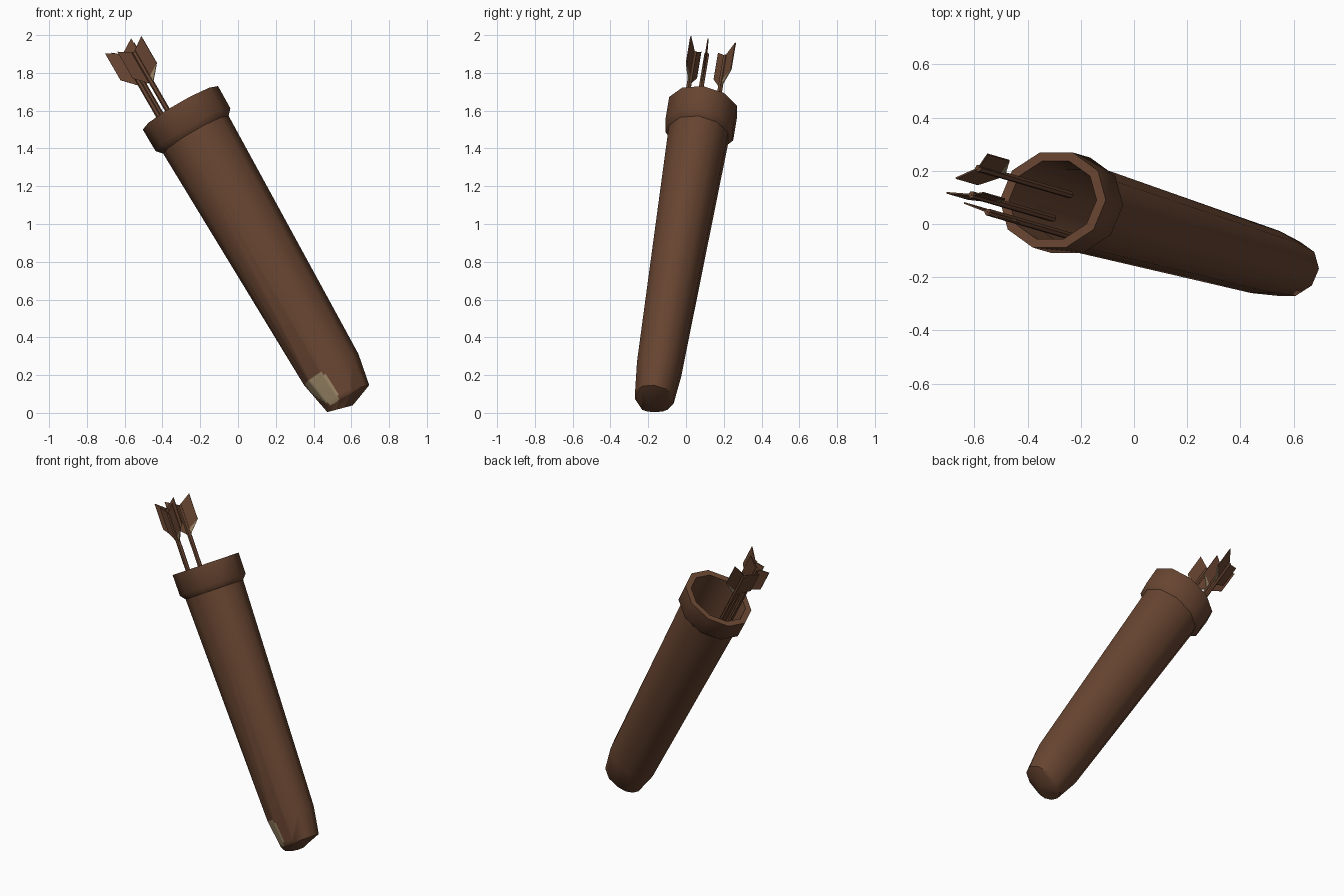
import bpy, bmesh, math
from mathutils import Vector

if "Cube" in bpy.data.objects:
    bpy.data.objects.remove(bpy.data.objects["Cube"])

# Slanted frame: D runs up the axis, U and V span the oval cross-section
U = Vector((0.866, 0.0, 0.5)).normalized()
D = Vector((-0.494, 0.144, 0.857)).normalized()
V = D.cross(U)
TOP = Vector((-0.305, 0.09, 1.615))
SIDES = 10


def material(name, col):
    m = bpy.data.materials.new(name)
    m.diffuse_color = (*col, 1)
    m.use_nodes = True
    m.node_tree.nodes["Principled BSDF"].inputs["Base Color"].default_value = m.diffuse_color
    return m


leather = material("brown_leather", (0.135, 0.058, 0.03))
worn = material("worn_tan", (0.34, 0.25, 0.14))


def ring(center, a, b, u=U, v=V, n=SIDES):
    return [center + u * a * math.cos(2 * math.pi * i / n)
            + v * b * math.sin(2 * math.pi * i / n) for i in range(n)]


def oval(s, a, b):
    return ring(TOP - D * s, a, b)


def loft(name, rings, closed=False, paint=None):
    bm = bmesh.new()
    rows = [[bm.verts.new(p) for p in r] for r in rings]
    n = len(rows[0])
    pairs = list(zip(rows, rows[1:])) + ([(rows[-1], rows[0])] if closed else [])
    for r0, r1 in pairs:
        for i in range(n):
            j = (i + 1) % n
            bm.faces.new((r0[i], r0[j], r1[j], r1[i]))
    if not closed:
        bm.faces.new(rows[0])
        bm.faces.new(rows[-1])
    bmesh.ops.recalc_face_normals(bm, faces=bm.faces)
    if paint:
        paint(bm)
    return finish(name, bm)


def finish(name, bm, angle=50):
    me = bpy.data.meshes.new(name)
    bm.to_mesh(me)
    bm.free()
    me.materials.append(leather)
    me.materials.append(worn)
    ob = bpy.data.objects.new(name, me)
    bpy.context.collection.objects.link(ob)
    bpy.ops.object.select_all(action='DESELECT')
    ob.select_set(True)
    bpy.context.view_layer.objects.active = ob
    bpy.ops.object.shade_smooth_by_angle(angle=math.radians(angle))
    return ob


def worn_patch(bm):
    # Scuffed spot on the lower front of the tube
    near = [f for f in bm.faces if f.calc_center_median().z < 0.3
            and f.normal.y < 0 and f.normal.x < 0.4 and len(f.verts) == 4]
    edges = list({e for f in near for e in f.edges})
    bmesh.ops.subdivide_edges(bm, edges=edges, cuts=7, use_grid_fill=True)
    for f in bm.faces:
        c = f.calc_center_median()
        dx, dz = c.x - 0.435, c.z - 0.145
        along, across = (dx - dz) * 0.707, (dx + dz) * 0.707
        if f.normal.y < -0.05 and (along / 0.125) ** 2 + (across / 0.058) ** 2 < 1:
            f.material_index = 1


# Hollow tapered tube with a rounded, slightly skewed foot
foot = ring(Vector((0.54, -0.165, 0.022)), 0.07, 0.07,
            Vector((0.966, 0, 0.259)), Vector((0, 1, 0)))
loft("quiver_body", [
    oval(1.55, 0.13, 0.095), oval(0.10, 0.185, 0.15), oval(0.10, 0.20, 0.166),
    oval(0.165, 0.20, 0.166), oval(1.616, 0.166, 0.124), oval(1.79, 0.133, 0.108),
    foot], paint=worn_patch)

# Thick collar around the mouth, bevelled at its lower edge
loft("quiver_collar", [
    oval(0.0, 0.19, 0.155), oval(0.0, 0.23, 0.19), oval(0.135, 0.228, 0.19),
    oval(0.168, 0.199, 0.165), oval(0.168, 0.18, 0.146)], closed=True)


def arrow(n, tip, turn, length):
    tip = Vector(tip)
    loft(f"arrow_shaft_{n}", [ring(tip - D * t, 0.014, 0.014, n=6)
                              for t in (length, 0)])
    # Pair of swept vanes on opposite sides of the shaft
    w = U * math.cos(turn) + V * math.sin(turn)
    thick = D.cross(w) * 0.003
    bm = bmesh.new()
    for side in (1, -1):
        blade = [(0, -0.16), (0.08, -0.115), (0.08, 0.05), (0, 0)]
        root = [(0, -0.2), (0.08, -0.115), (0, -0.16)]
        for shape, mat in ((blade, 0), (root, 1 if side > 0 else 0)):
            lo, hi = [[bm.verts.new(tip + w * a * side + D * t + thick * k)
                       for a, t in shape] for k in (-1, 1)]
            faces = [bm.faces.new(lo), bm.faces.new(hi)]
            for i in range(len(lo)):
                j = (i + 1) % len(lo)
                faces.append(bm.faces.new((lo[i], lo[j], hi[j], hi[i])))
            for f in faces:
                f.material_index = mat
    bmesh.ops.recalc_face_normals(bm, faces=bm.faces)
    finish(f"arrow_vanes_{n}", bm, 30)


arrow(1, (-0.585, 0.21, 1.89), math.radians(35), 0.70)
arrow(2, (-0.61, 0.11, 1.90), 0.0, 0.62)
arrow(3, (-0.55, 0.045, 1.91), math.radians(-20), 0.67)
